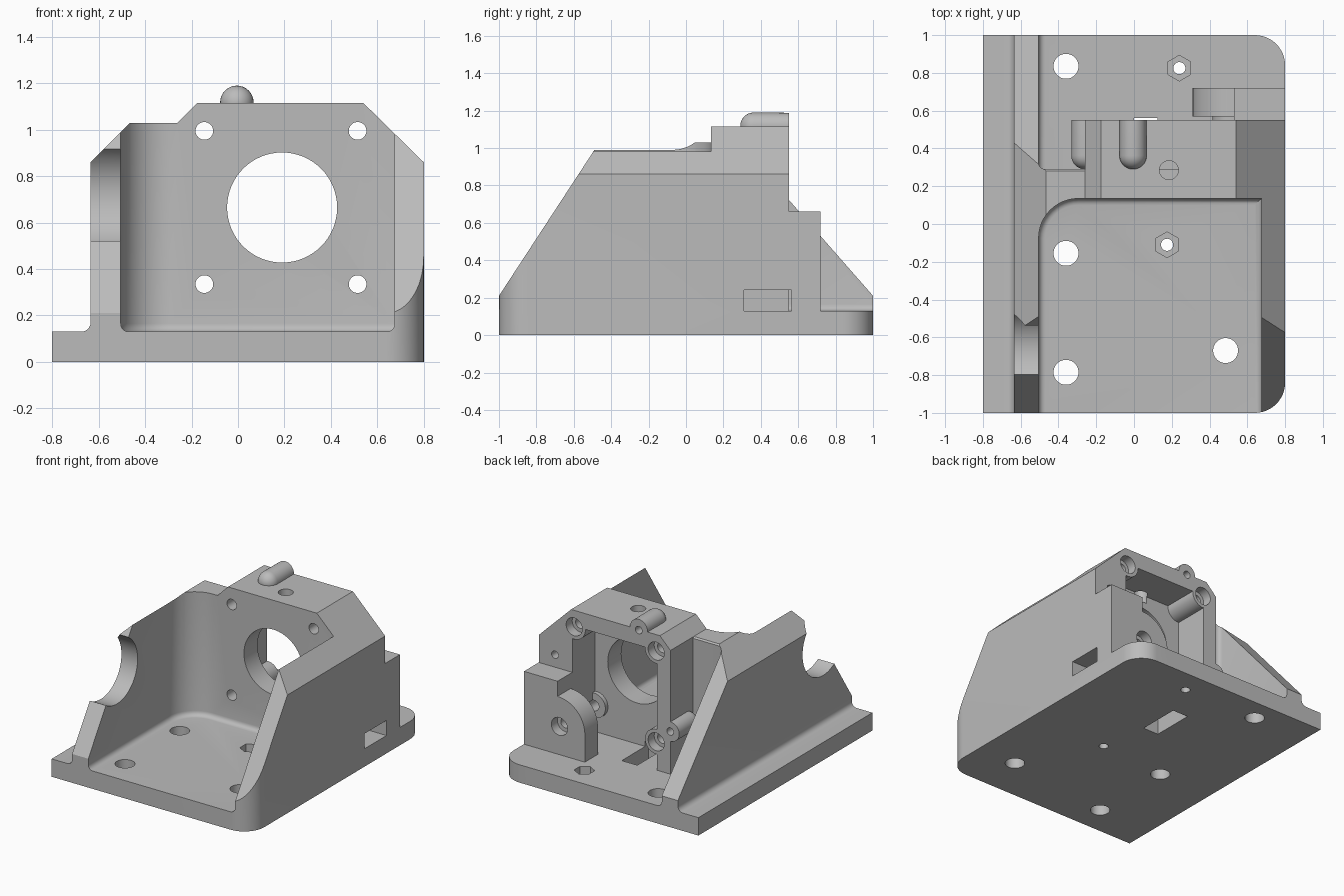
import bpy, bmesh
from math import pi, sin, cos
from mathutils import Matrix

if "Cube" in bpy.data.objects:
    bpy.data.objects.remove(bpy.data.objects["Cube"])

grey = bpy.data.materials.new("plain_grey")
grey.use_nodes = True
grey.diffuse_color = (0.5, 0.5, 0.5, 1)
grey.node_tree.nodes["Principled BSDF"].inputs["Base Color"].default_value = (0.5, 0.5, 0.5, 1)


def finish(bm, name):
    bmesh.ops.recalc_face_normals(bm, faces=bm.faces)
    mesh = bpy.data.meshes.new(name)
    bm.to_mesh(mesh)
    bm.free()
    mesh.materials.append(grey)
    obj = bpy.data.objects.new(name, mesh)
    bpy.context.collection.objects.link(obj)
    return obj


def arc(cx, cy, r, start, end, n=12):
    angles = [start + (end - start) * i / n for i in range(n + 1)]
    return [(cx + r * cos(a), cy + r * sin(a)) for a in angles]


def prism(name, points, axis, lo, hi, round_edges=None, radius=0.035):
    """Extrude a 2D outline along an axis, optionally rounding chosen edges."""
    place = {"x": lambda p, t: (t, p[0], p[1]),
             "y": lambda p, t: (p[0], t, p[1]),
             "z": lambda p, t: (p[0], p[1], t)}[axis]
    bm = bmesh.new()
    low = [bm.verts.new(place(p, lo)) for p in points]
    high = [bm.verts.new(place(p, hi)) for p in points]
    bm.faces.new(low)
    bm.faces.new(high)
    for i in range(len(points)):
        j = (i + 1) % len(points)
        bm.faces.new((low[i], low[j], high[j], high[i]))
    bmesh.ops.recalc_face_normals(bm, faces=bm.faces)
    if round_edges:
        edges = [e for e in bm.edges if round_edges(e)]
        bmesh.ops.bevel(bm, geom=edges, offset=radius, segments=5,
                        profile=0.5, affect="EDGES")
    return finish(bm, name)


def box(name, x0, x1, y0, y1, z0, z1, **kw):
    return prism(name, [(x0, y0), (x1, y0), (x1, y1), (x0, y1)], "z", z0, z1, **kw)


def rod(name, centre, r, axis, lo, hi, sides=40):
    ring = arc(*centre, r, pi / 2, pi / 2 + 2 * pi, sides)[:-1]
    return prism(name, ring, axis, lo, hi)


def round_nosed_rod(name, x, z, r, nose, end):
    bm = bmesh.new()
    bmesh.ops.create_uvsphere(bm, u_segments=32, v_segments=16, radius=r)
    bmesh.ops.rotate(bm, verts=bm.verts, matrix=Matrix.Rotation(pi / 2, 3, "X"))
    for v in bm.verts:
        v.co.y = end if v.co.y > 0.001 else v.co.y + nose + r
        v.co.x += x
        v.co.z += z
    return finish(bm, name)


def combine(tool, operation="DIFFERENCE"):
    mod = body.modifiers.new(tool.name, "BOOLEAN")
    mod.operation = operation
    mod.solver = "EXACT"
    mod.object = tool
    bpy.context.view_layer.objects.active = body
    bpy.ops.object.modifier_apply(modifier=mod.name)
    bpy.data.objects.remove(tool)


FLOOR = 0.13
screws = [(x, z) for x in (-0.145, 0.515) for z in (0.335, 0.995)]

# Solid body from the front outline, with filleted side lip
outline = [(-0.8, 0), (-0.8, FLOOR)] + arc(-0.675, 0.17, 0.04, -pi / 2, 0, 6) + [
    (-0.635, 0.86), (-0.465, 1.03), (-0.26, 1.03), (-0.175, 1.115),
    (0.54, 1.115), (0.8, 0.86), (0.8, 0)]
body = prism("motor_mount", outline, "y", -1, 1)

# Rounded base corners on one side
plan = ([(-0.9, -1), (0.64, -1)] + arc(0.64, -0.84, 0.16, -pi / 2, 0)[1:]
        + arc(0.64, 0.84, 0.16, 0, pi / 2) + [(-0.9, 1)])
combine(prism("plan", plan, "z", -0.1, 1.4), "INTERSECT")

# Sloped front and sloped rear of the side wall
combine(prism("front_slope", [(-1.03, 0.164), (-0.3, 1.28), (-1.03, 1.28)], "x", -0.9, 0.9))
combine(prism("rear_slope", [(0.1, 1.236), (1.05, 0.153), (1.05, 1.236)], "x", -0.9, -0.26))

# Front tray with rounded corner and floor fillet
tray = ([(-0.505, -1.2), (0.675, -1.2), (0.675, 0.135)]
        + arc(-0.295, -0.075, 0.21, pi / 2, pi))
combine(prism("tray", tray, "z", FLOOR, 1.4,
              round_edges=lambda e: all(v.co.z < FLOOR + 0.01 for v in e.verts)))

# Rear side pocket
combine(box("side_pocket", -0.505, -0.26, 0.29, 1.2, FLOOR, 1.4,
            round_edges=lambda e: all(v.co.x < -0.5 and v.co.y < 1.1 for v in e.verts)
            or all(v.co.x < -0.5 and v.co.z < 0.2 for v in e.verts)))

# Space behind the housing, stepped at the side block
combine(box("rear_space", -0.35, 0.53, 0.55, 1.2, FLOOR, 1.4))
combine(box("rear_end", 0.4, 1, 0.72, 1.2, FLOOR, 1.4))
combine(box("rear_step", 0.4, 1, 0.55, 1.2, 0.66, 1.4))

# Housing cavity, then screw bosses and lug inside it
combine(box("cavity", -0.15, 0.53, 0.29, 0.6, FLOOR, 1.0))
for x, z in screws:
    short = x > 0 and z < 0.5
    combine(rod("boss", (x, z), 0.09, "y", 0.2, 0.32 if short else 0.55), "UNION")
lug = [(0.31, 0.1)] + arc(0.53, 0.33, 0.22, pi, pi / 2) + [(0.65, 0.55), (0.65, 0.1)]
combine(prism("lug", lug, "y", 0.57, 0.72), "UNION")
combine(rod("lug_washer", (0.515, 0.335), 0.1, "y", 0.55, 0.6), "UNION")

# Round-nosed ridges for the hinge screws
combine(round_nosed_rod("top_ridge", -0.005, 1.118, 0.072, 0.29, 0.55), "UNION")
combine(round_nosed_rod("side_ridge", -0.26, 0.44, 0.072, 0.29, 0.55), "UNION")
for x, z in ((-0.005, 1.11), (-0.258, 0.44), (0.67, 0.75)):
    combine(rod("pilot_hole", (x, z), 0.027, "y", 0.38, 0.6))

# Motor opening and screw holes with counterbores
combine(rod("motor_opening", (0.19, 0.665), 0.237, "y", 0.05, 0.35, 64))
for x, z in screws:
    short = x > 0 and z < 0.5
    combine(rod("screw_hole", (x, z), 0.038, "y", 0.05, 0.8))
    back = 0.72 if short else 0.55
    combine(rod("counterbore", (x, z), 0.065, "y", back - 0.07, back + 0.05))

# Round notch in the side wall
combine(rod("wall_notch", (-0.67, 0.72), 0.237, "x", -0.75, -0.45, 64))

# Base holes, hex nut recesses and top hole
for x, y in ((-0.36, 0.835), (-0.36, -0.155), (-0.36, -0.785), (0.485, -0.67)):
    combine(rod("base_hole", (x, y), 0.066, "z", -0.1, 0.2))
for x, y in ((0.24, 0.825), (0.175, -0.11)):
    combine(rod("bolt_hole", (x, y), 0.032, "z", -0.1, 0.2))
    combine(rod("nut_recess", (x, y), 0.068, "z", 0.06, 0.2, 6))
combine(rod("top_hole", (0.185, 0.285), 0.05, "z", 0.95, 1.2))

# Rectangular slots through the floor and side wall
combine(box("floor_slot", 0.0, 0.125, 0.25, 0.56, -0.1, 0.2))
combine(box("side_slot", 0.4, 0.9, 0.31, 0.565, FLOOR, 0.24))

bpy.ops.object.select_all(action="DESELECT")
body.select_set(True)
bpy.context.view_layer.objects.active = body
bpy.ops.object.shade_smooth_by_angle(angle=pi / 6)
